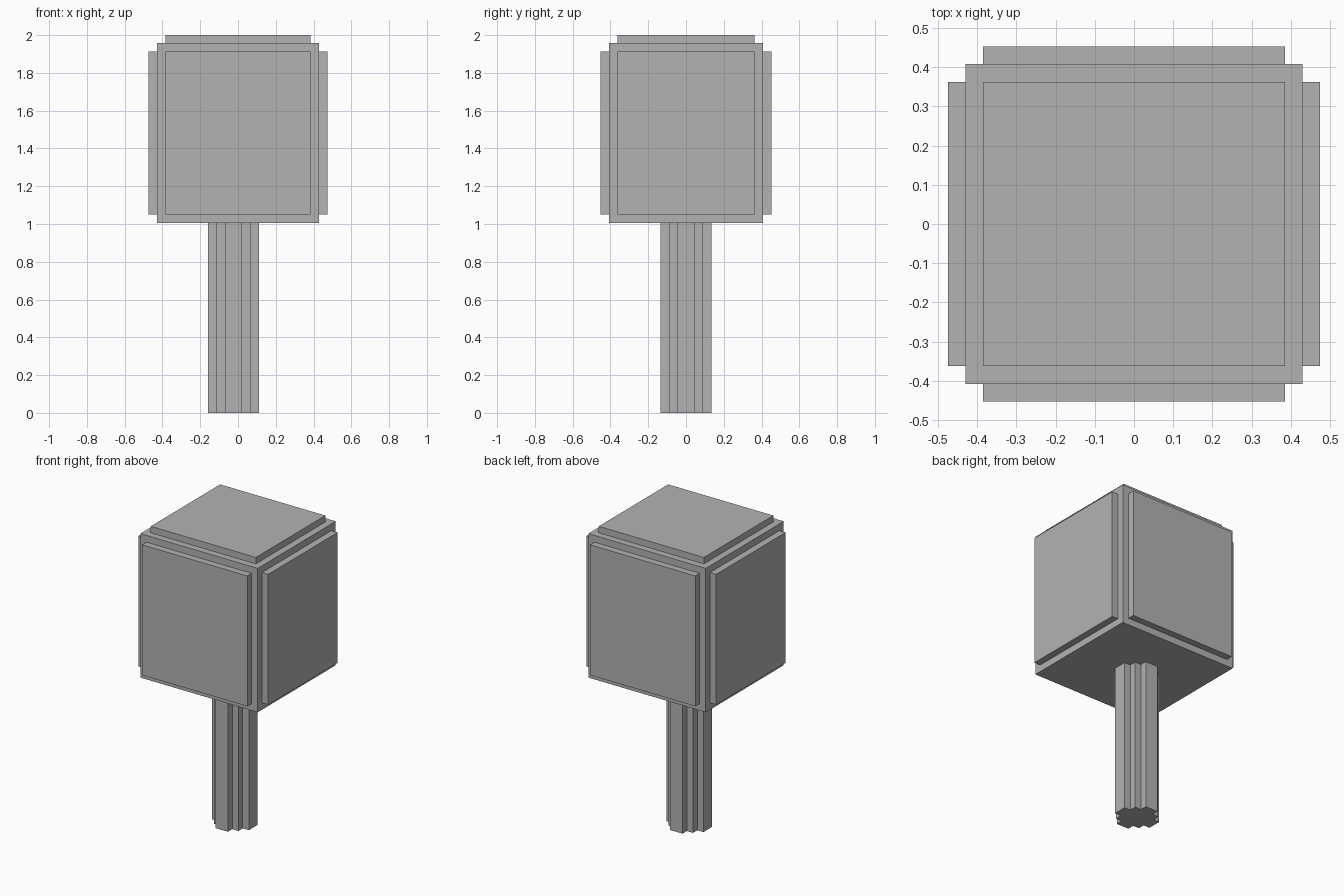
import bpy, bmesh
from mathutils import Vector

cube = bpy.data.objects.get("Cube")
if cube:
    bpy.data.objects.remove(cube, do_unlink=True)

grey = bpy.data.materials.new("plain_grey")
grey.use_nodes = True
colour = (0.45, 0.45, 0.45, 1)
grey.diffuse_color = colour
grey.node_tree.nodes["Principled BSDF"].inputs["Base Color"].default_value = colour


def finish(name, bm):
    bmesh.ops.recalc_face_normals(bm, faces=bm.faces)
    mesh = bpy.data.meshes.new(name)
    bm.to_mesh(mesh)
    bm.free()
    mesh.materials.append(grey)
    obj = bpy.data.objects.new(name, mesh)
    bpy.context.collection.objects.link(obj)


def box(name, low, high):
    low, high = Vector(low), Vector(high)
    bm = bmesh.new()
    bmesh.ops.create_cube(bm, size=1)
    bmesh.ops.scale(bm, vec=high - low, verts=bm.verts)
    bmesh.ops.translate(bm, vec=(low + high) / 2, verts=bm.verts)
    finish(name, bm)


STEP = 0.045
CX, CY = 0.43, 0.408          # half sizes of the foliage block
BOTTOM, TOP = 1.004, 1.957    # foliage height range
PX, PY = CX - STEP, CY - STEP  # half sizes of the raised panels
OX, OY = CX + STEP, CY + STEP  # outer reach of the panels
PLOW, PHIGH = BOTTOM + STEP, TOP - STEP

# Foliage block with raised panels on the sides and top
box("foliage_block", (-CX, -CY, BOTTOM), (CX, CY, TOP))
box("foliage_panel_top", (-PX, -PY, TOP), (PX, PY, 2))
box("foliage_panel_front", (-PX, -OY, PLOW), (PX, -CY, PHIGH))
box("foliage_panel_back", (-PX, CY, PLOW), (PX, OY, PHIGH))
box("foliage_panel_left", (CX, -PY, PLOW), (OX, PY, PHIGH))
box("foliage_panel_right", (-OX, -PY, PLOW), (-CX, PY, PHIGH))

# Trunk: stepped round profile, one quarter turned four times
quarter = [(1, -3), (1, -2), (2, -2), (2, -1), (3, -1)]
profile = []
for turn in range(4):
    profile += quarter
    quarter = [(-y, x) for x, y in quarter]
bm = bmesh.new()
base = bm.faces.new([bm.verts.new((x * STEP - 0.024, y * STEP, 0)) for x, y in profile])
top = bmesh.ops.extrude_face_region(bm, geom=[base], use_keep_orig=True)["geom"]
bmesh.ops.translate(bm, vec=(0, 0, BOTTOM),
                    verts=[v for v in top if isinstance(v, bmesh.types.BMVert)])
finish("trunk", bm)
